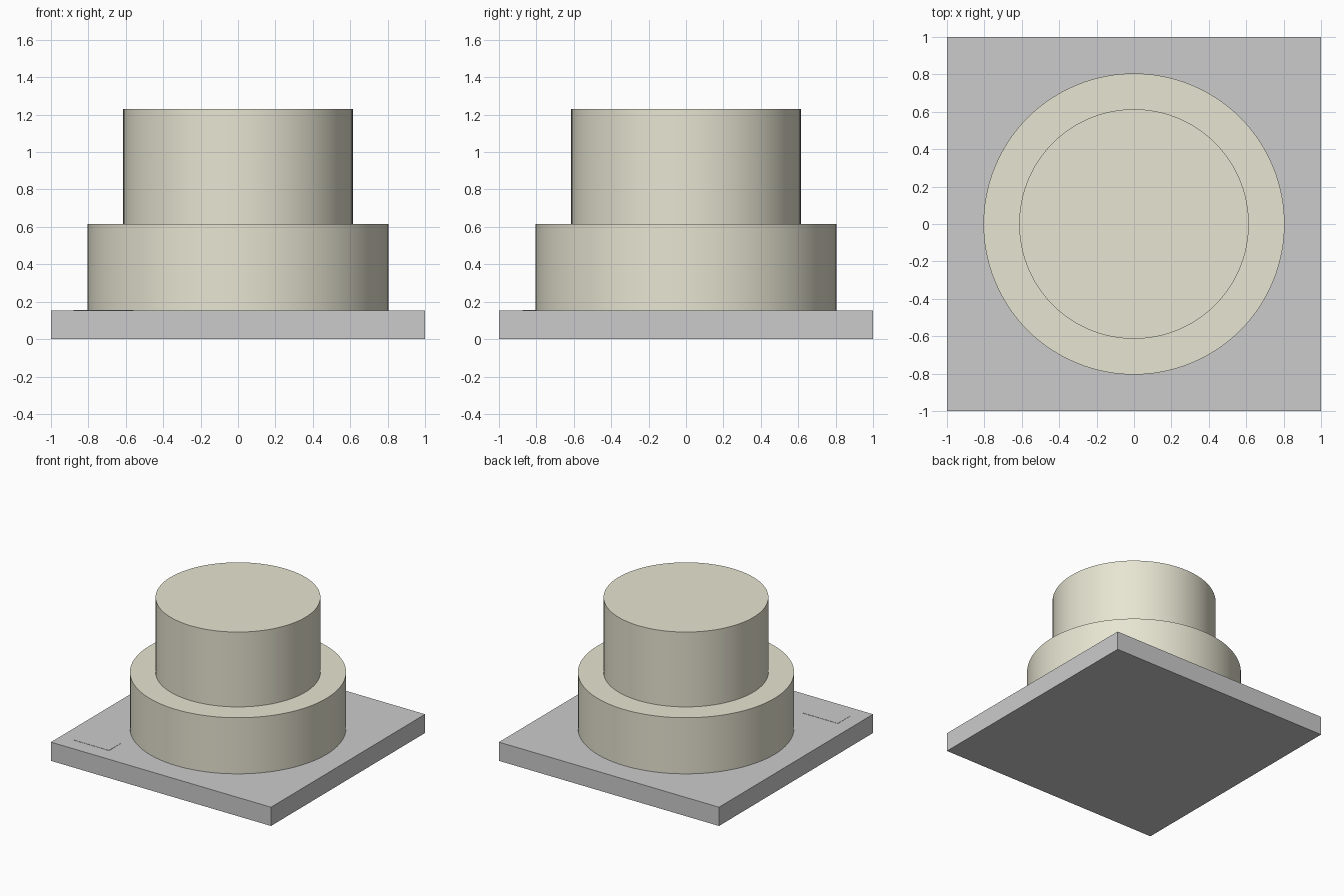
import bpy

if "Cube" in bpy.data.objects:
    bpy.data.objects.remove(bpy.data.objects["Cube"])

cream = bpy.data.materials.new("cream")
cream.diffuse_color = (0.8, 0.78, 0.64, 1)
cream.use_nodes = True
cream.node_tree.nodes["Principled BSDF"].inputs["Base Color"].default_value = cream.diffuse_color


def box(name, x, y, z):
    """Box from (min, max) ranges on each axis."""
    ranges = (x, y, z)
    bpy.ops.mesh.primitive_cube_add(size=1, location=[(a + b) / 2 for a, b in ranges])
    ob = bpy.context.object
    ob.name = name
    ob.scale = [b - a for a, b in ranges]
    bpy.ops.object.transform_apply(location=False, rotation=False, scale=True)
    return ob


def tier(name, radius, z0, z1):
    """Round cake tier with smooth sides and sharp rims."""
    bpy.ops.mesh.primitive_cylinder_add(vertices=96, radius=radius, depth=z1 - z0,
                                        location=(0, 0, (z0 + z1) / 2))
    ob = bpy.context.object
    ob.name = name
    ob.data.materials.append(cream)
    bpy.ops.object.shade_smooth_by_angle()
    return ob


# Square board under the cake
box("cake_board", (-1, 1), (-1, 1), (0, 0.154))

# Two stacked tiers
tier("lower_tier", 0.805, 0.154, 0.615)
tier("upper_tier", 0.614, 0.615, 1.23)

# Thin blank label on the front left corner of the board
box("label_plate", (-0.88, -0.56), (-0.875, -0.715), (0.152, 0.156))
